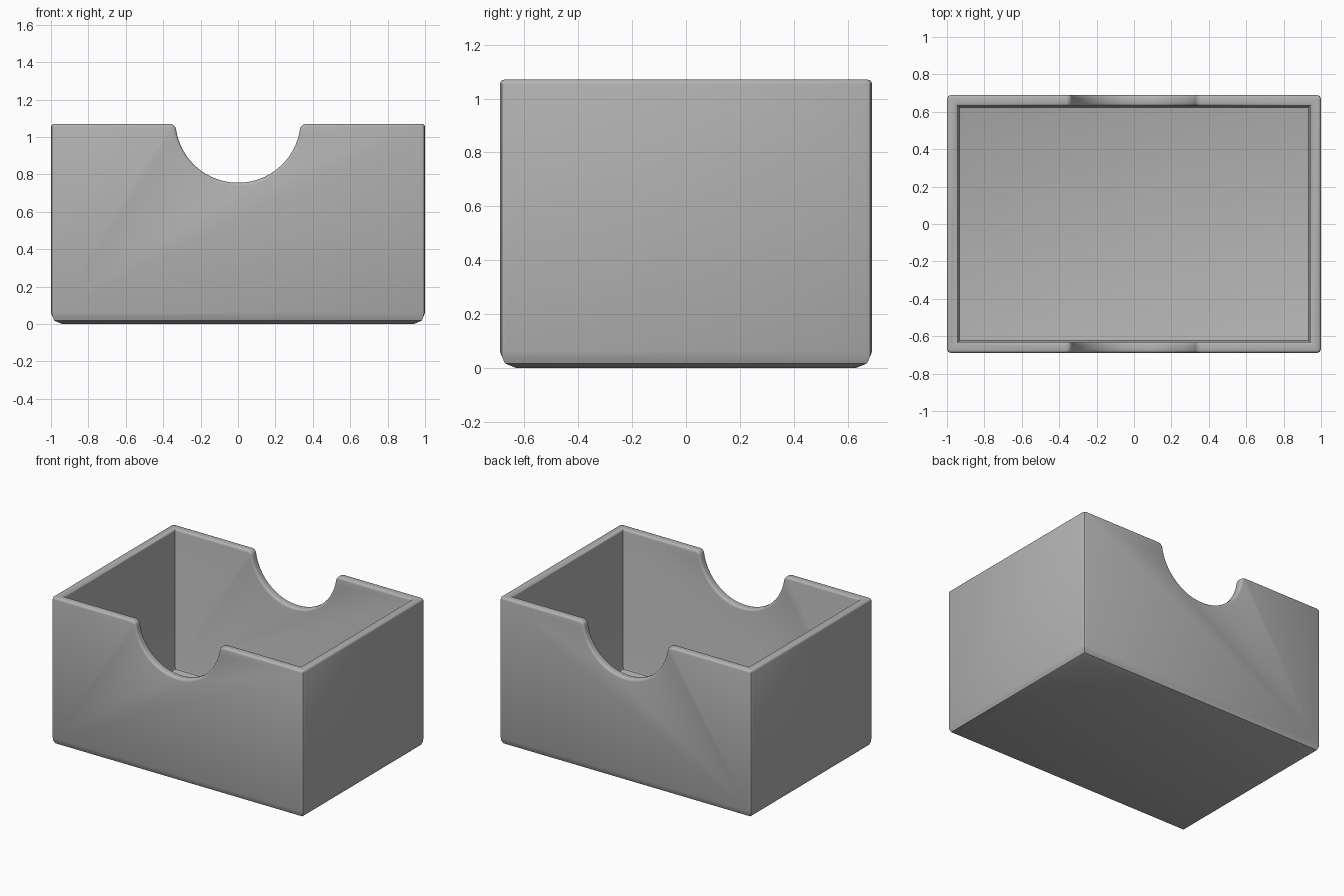
import bpy, bmesh, math
from mathutils import Vector

cube = bpy.data.objects.get("Cube")
if cube:
    bpy.data.objects.remove(cube, do_unlink=True)

HX, HY, TOP = 1.0, 0.69, 1.07   # outer half sizes and height
WALL = 0.06
RIM = 0.016                     # rounding of the rim
ARC_Z, ARC_R, LIP = 1.09, 0.335, 0.035  # finger notch circle and its rounded lip

grey = bpy.data.materials.new("plain grey")
grey.use_nodes = True
colour = (0.45, 0.45, 0.45, 1)
grey.diffuse_color = colour
grey.node_tree.nodes["Principled BSDF"].inputs["Base Color"].default_value = colour


def make_object(name, bm):
    bmesh.ops.recalc_face_normals(bm, faces=bm.faces)
    mesh = bpy.data.meshes.new(name)
    bm.to_mesh(mesh)
    bm.free()
    obj = bpy.data.objects.new(name, mesh)
    bpy.context.collection.objects.link(obj)
    return obj


def bevel(bm, test, width, segments):
    edges = [e for e in bm.edges if test(e)]
    bmesh.ops.bevel(bm, geom=edges, offset=width, segments=segments,
                    profile=0.5, affect='EDGES', clamp_overlap=False)


def middle(e):
    return (e.verts[0].co + e.verts[1].co) / 2


def is_upright(e):
    d = e.verts[0].co - e.verts[1].co
    return abs(d.z) > 0.5


# Right half of the notch outline: rounded lip, then the arc to its lowest point
lip_z = TOP - LIP
lip_x = math.sqrt((ARC_R + LIP) ** 2 - (lip_z - ARC_Z) ** 2)
touch = math.atan2(lip_z - ARC_Z, lip_x)
half = []
for i in range(7):
    a = math.pi / 2 + (touch + math.pi / 2) * i / 6
    half.append((lip_x + LIP * math.cos(a), lip_z + LIP * math.sin(a)))
for i in range(1, 17):
    a = touch + (-math.pi / 2 - touch) * i / 16
    half.append((ARC_R * math.cos(a), ARC_Z + ARC_R * math.sin(a)))
notch = half + [(-x, z) for x, z in reversed(half[:-1])]
outline = [(-HX, 0), (HX, 0), (HX, TOP)] + notch + [(-HX, TOP)]

# Solid block with the notch running through it, outer edges rounded
bm = bmesh.new()
face = bm.faces.new([bm.verts.new((x, -HY, z)) for x, z in outline])
new = bmesh.ops.extrude_face_region(bm, geom=[face])["geom"]
bmesh.ops.translate(bm, vec=(0, 2 * HY, 0),
                    verts=[v for v in new if isinstance(v, bmesh.types.BMVert)])
bevel(bm, lambda e: middle(e).z < 0.001, 0.06, 2)
bevel(bm, is_upright, 0.022, 2)
box = make_object("card_box", bm)

# Hollow interior
bm = bmesh.new()
bmesh.ops.create_cube(bm, size=2)
for v in bm.verts:
    v.co = Vector((v.co.x * (HX - WALL), v.co.y * (HY - WALL), 1.5 if v.co.z > 0 else WALL))
bevel(bm, lambda e: middle(e).z < WALL + 0.001, 0.02, 2)
cavity = make_object("cavity_cutter", bm)

cut = box.modifiers.new("hollow", 'BOOLEAN')
cut.operation = 'DIFFERENCE'
cut.solver = 'EXACT'
cut.object = cavity
bpy.context.view_layer.objects.active = box
box.select_set(True)
bpy.ops.object.modifier_apply(modifier=cut.name)
bpy.data.objects.remove(cavity, do_unlink=True)

# Round the rim along the top edge and the notches
bm = bmesh.new()
bm.from_mesh(box.data)
bmesh.ops.remove_doubles(bm, verts=bm.verts, dist=0.0001)
bevel(bm, lambda e: middle(e).z > 0.7 and e.calc_face_angle(0) > math.radians(60), RIM, 3)
bmesh.ops.recalc_face_normals(bm, faces=bm.faces)
bm.to_mesh(box.data)
bm.free()

box.data.materials.clear()
box.data.materials.append(grey)
bpy.ops.object.shade_smooth_by_angle(angle=math.radians(40))
